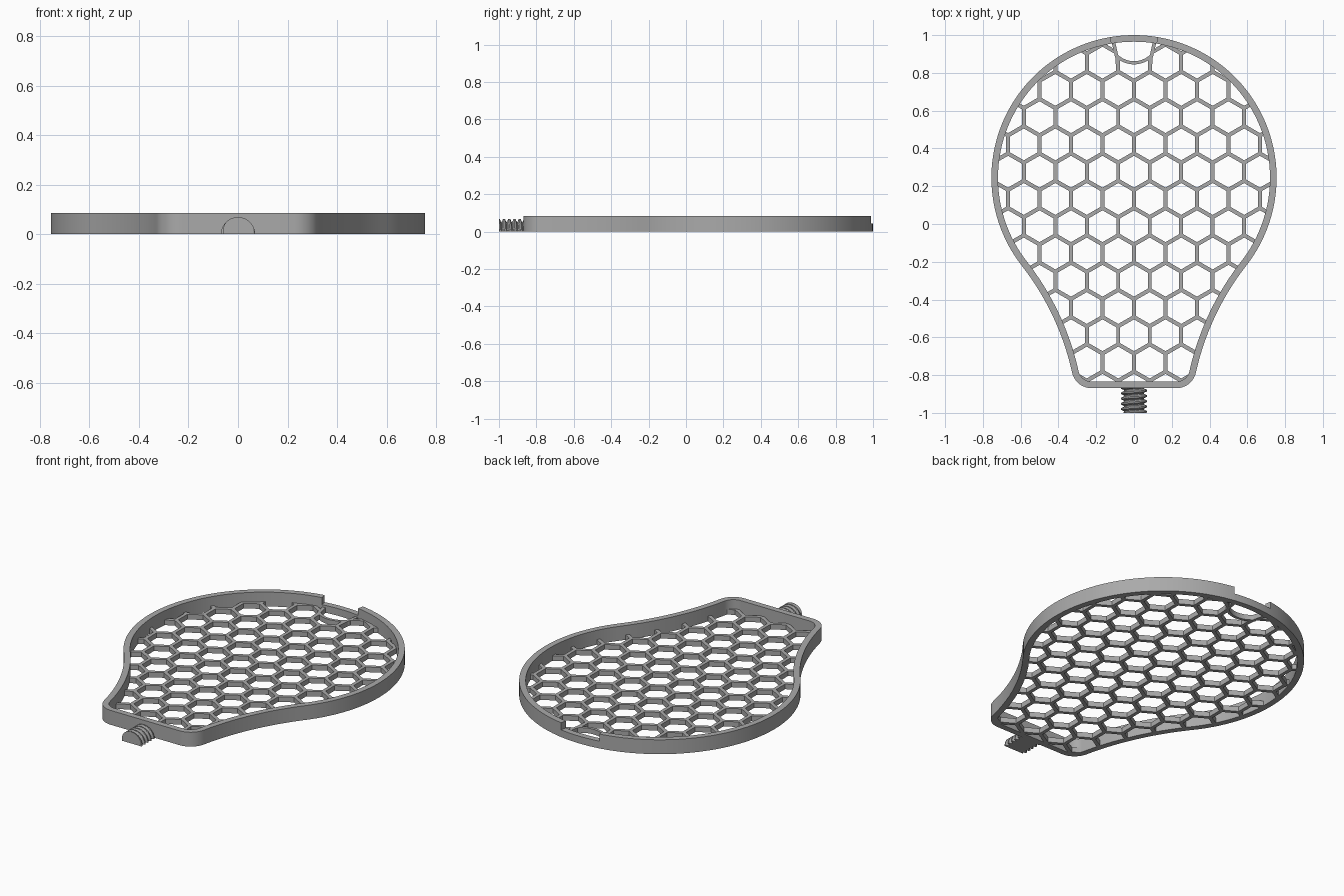
import bpy, bmesh
from math import sin, cos, pi, radians, sqrt, asin
from mathutils import Vector

if "Cube" in bpy.data.objects:
    bpy.data.objects.remove(bpy.data.objects["Cube"], do_unlink=True)

grey = bpy.data.materials.new("matte grey")
grey.use_nodes = True
colour = (0.4, 0.4, 0.4, 1)
grey.diffuse_color = colour
grey.node_tree.nodes["Principled BSDF"].inputs["Base Color"].default_value = colour

HEIGHT, NOTCH_Z, GRID_Z, RIM = 0.085, 0.043, 0.03, 0.035
HEAD_Y, HEAD_R = 0.245, 0.755
NOTCH = asin(0.125 / HEAD_R)


def finish(bm, name, smooth=False):
    bmesh.ops.remove_doubles(bm, verts=bm.verts, dist=1e-5)
    bmesh.ops.recalc_face_normals(bm, faces=bm.faces)
    mesh = bpy.data.meshes.new(name)
    bm.to_mesh(mesh)
    bm.free()
    mesh.materials.append(grey)
    obj = bpy.data.objects.new(name, mesh)
    bpy.context.collection.objects.link(obj)
    if smooth:
        bpy.ops.object.select_all(action='DESELECT')
        obj.select_set(True)
        bpy.context.view_layer.objects.active = obj
        bpy.ops.object.shade_smooth_by_angle(angle=radians(30))
    return obj


def prism(bm, points, z0, z1):
    low = [bm.verts.new((x, y, z0)) for x, y in points]
    top = [bm.verts.new((x, y, z1)) for x, y in points]
    bm.faces.new(low[::-1])
    bm.faces.new(top)
    n = len(points)
    for i in range(n):
        j = (i + 1) % n
        bm.faces.new((low[i], low[j], top[j], top[i]))


def arc(centre, radius, a0, a1, n):
    return [centre + radius * Vector((cos(a), sin(a)))
            for a in (a0 + (a1 - a0) * i / n for i in range(n + 1))]


def right_side(inset):
    """Half outline from the notch edge down to the foot, moved inward by inset."""
    join, neck, neck_r, foot_r = radians(-38), radians(-12.5), 1.42, 0.105
    head = Vector((0, HEAD_Y))
    out = lambda a: Vector((cos(a), sin(a)))
    flare = head + (HEAD_R + neck_r) * out(join)
    foot = flare - (neck_r + foot_r) * out(neck)
    return (arc(head, HEAD_R - inset, pi / 2 - NOTCH, join, 48)
            + arc(flare, -(neck_r + inset), join, neck, 16)[1:]
            + arc(foot, foot_r - inset, neck, -pi / 2, 12)[1:])


def outline(inset):
    right = right_side(inset)
    left = [Vector((-p.x, p.y)) for p in reversed(right)]
    top = arc(Vector((0, HEAD_Y)), HEAD_R - inset, pi / 2 + NOTCH, pi / 2 - NOTCH, 10)
    return right + left, top


# Rim: a rectangular section swept round the outline, lower inside the notch
sections = []
for (outer, inner, z) in zip(outline(0), outline(RIM), (HEIGHT, NOTCH_Z)):
    for o, i in zip(outer, inner):
        sections.append([(o.x, o.y, 0), (o.x, o.y, z), (i.x, i.y, z), (i.x, i.y, 0)])
bm = bmesh.new()
rings = [[bm.verts.new(c) for c in s] for s in sections]
for k, a in enumerate(rings):
    b = rings[(k + 1) % len(rings)]
    for i in range(4):
        j = (i + 1) % 4
        bm.faces.new((a[i], b[i], b[j], a[j]))
bmesh.ops.dissolve_degenerate(bm, dist=1e-6, edges=bm.edges)
finish(bm, "rim", True)

# Honeycomb floor: a plate with hexagon holes
body, top = outline(RIM - 0.004)
bm = bmesh.new()
prism(bm, body + top[1:-1], 0, GRID_Z)
grid = finish(bm, "honeycomb_floor")

CELL, WALL = 1 / 6, 0.021
ROW = CELL * sqrt(3) / 2
hole_r = (CELL - WALL) / sqrt(3)
bm = bmesh.new()
for row in range(-2, 12):
    for col in range(-6, 7):
        centre = Vector(((col + 0.5 * (row % 2 == 0)) * CELL, 0.71 - row * ROW))
        prism(bm, arc(centre, hole_r, pi / 6, pi / 6 + 5 * pi / 3, 5), -0.1, 0.1)
hexes = finish(bm, "hexagon_cutter")

# Finger opening behind the notch
opening = Vector((0, 0.985))
bm = bmesh.new()
prism(bm, arc(opening, 0.127, 0, 2 * pi * 39 / 40, 39), -0.12, 0.12)
finger = finish(bm, "finger_cutter")

for cutter in (hexes, finger):
    cutter.hide_render = True
    mod = grid.modifiers.new(cutter.name, 'BOOLEAN')
    mod.operation = 'DIFFERENCE'
    mod.solver = 'EXACT'
    mod.object = cutter
bpy.context.view_layer.update()
cut_mesh = bpy.data.meshes.new_from_object(
    grid.evaluated_get(bpy.context.evaluated_depsgraph_get()))
grid.modifiers.clear()
grid.data = cut_mesh
for cutter in (hexes, finger):
    bpy.data.objects.remove(cutter, do_unlink=True)

# Curved lip and two side struts around the finger opening
bm = bmesh.new()
a0, a1 = radians(-138), radians(-42)
prism(bm, arc(opening, 0.14, a0, a1, 20) + arc(opening, 0.123, a1, a0, 20), 0, GRID_Z)
finish(bm, "finger_lip", True)
for side, name in ((1, "left_strut"), (-1, "right_strut")):
    bm = bmesh.new()
    prism(bm, [(side * x, y) for x, y in
               ((0.094, 0.81), (0.099, 0.88), (0.12, 0.967),
                (0.1, 0.967), (0.081, 0.88), (0.075, 0.81))], 0, GRID_Z)
    finish(bm, name)

# Half screw with a helical thread, flat underneath
STEPS, TURN, PITCH, CORE, DEPTH = 70, 24, 0.028, 0.053, 0.016
bm = bmesh.new()
rows = []
for s in range(STEPS + 1):
    y = -0.86 - 0.14 * s / STEPS
    ring = []
    for t in range(TURN + 1):
        a = pi * t / TURN
        phase = (y / PITCH + a / (2 * pi)) % 1
        ridge = min(1, max(0, 1.6 - 4 * abs(phase - 0.5)))
        r = CORE + DEPTH * ridge
        ring.append(bm.verts.new((r * cos(a), y, r * sin(a))))
    rows.append(ring)
for a, b in zip(rows, rows[1:]):
    for t in range(TURN + 1):
        u = (t + 1) % (TURN + 1)
        bm.faces.new((a[t], a[u], b[u], b[t]))
bm.faces.new(rows[0])
bm.faces.new(rows[-1])
finish(bm, "screw", True)
